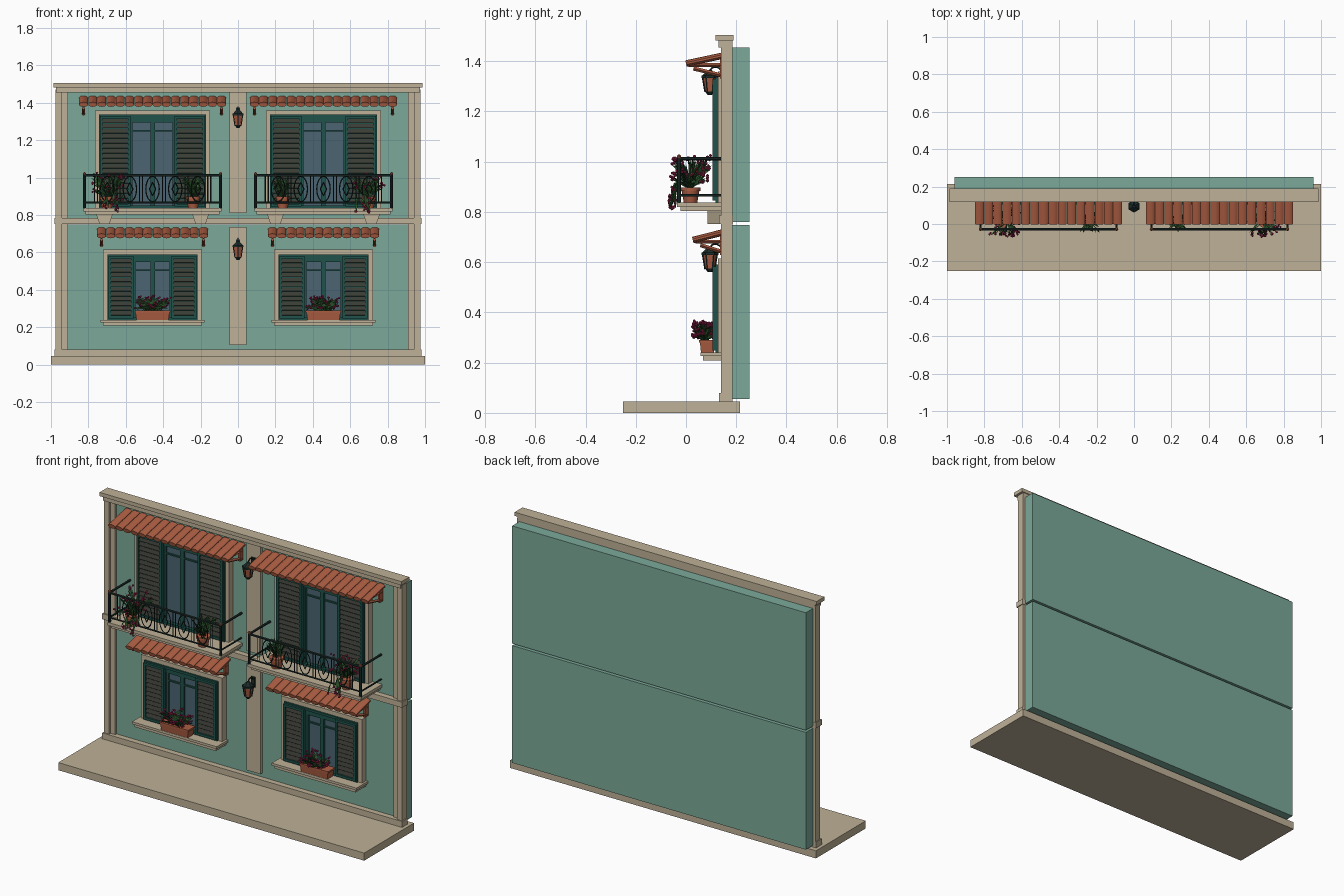
import bpy, bmesh, math, random
from mathutils import Matrix, Vector

if "Cube" in bpy.data.objects:
    bpy.data.objects.remove(bpy.data.objects["Cube"], do_unlink=True)
random.seed(4)


def material(name, rgb):
    m = bpy.data.materials.new(name)
    m.use_nodes = True
    m.diffuse_color = (*rgb, 1)
    m.node_tree.nodes["Principled BSDF"].inputs["Base Color"].default_value = (*rgb, 1)
    return m


STONE = material("beige stone", (.52, .44, .31))
WALL = material("teal plaster", (.20, .40, .32))
TILE = material("terracotta", (.41, .11, .055))
GREEN = material("dark green paint", (.014, .085, .07))
SLAT = material("dark slat", (.042, .045, .035))
GLASS = material("blue grey glass", (.07, .13, .165))
IRON = material("dark iron", (.012, .026, .023))
LEAF = material("leaf green", (.025, .09, .025))
PINK = material("pink petal", (.36, .018, .085))


# Building helpers
def box(bm, x0, x1, y0, y1, z0, z1, tilt=0):
    mat = (Matrix.Translation(((x0 + x1) / 2, (y0 + y1) / 2, (z0 + z1) / 2))
           @ Matrix.Rotation(tilt, 4, 'X')
           @ Matrix.Diagonal((abs(x1 - x0), y1 - y0, z1 - z0, 1)))
    return bmesh.ops.create_cube(bm, size=1, matrix=mat)["verts"]


def rod(bm, p, q, r, n=5, r2=None, flat=1):
    p, q = Vector(p), Vector(q)
    d = q - p
    rot = d.to_track_quat('Z', 'Y').to_matrix().to_4x4()
    if abs(d.x) < 1e-6:
        rot = Matrix.Rotation(math.atan2(-d.y, d.z), 4, 'X')
    mat = Matrix.Translation((p + q) / 2) @ rot @ Matrix.Diagonal((1, flat, 1, 1))
    bmesh.ops.create_cone(bm, cap_ends=True, segments=n, radius1=r,
                          radius2=r if r2 is None else r2, depth=d.length, matrix=mat)


def chain(bm, pts, r, n=4):
    for a, b in zip(pts, pts[1:]):
        rod(bm, a, b, r, n)


def ball(bm, p, r):
    bmesh.ops.create_icosphere(bm, subdivisions=1, radius=r, matrix=Matrix.Translation(p))


def finish(bm, name, mat, smooth=False):
    me = bpy.data.meshes.new(name)
    bm.to_mesh(me)
    bm.free()
    me.materials.append(mat)
    ob = bpy.data.objects.new(name, me)
    bpy.context.collection.objects.link(ob)
    if smooth:
        bpy.ops.object.select_all(action='DESELECT')
        ob.select_set(True)
        bpy.context.view_layer.objects.active = ob
        bpy.ops.object.shade_smooth_by_angle(angle=math.radians(50))


def boxes(name, mat, *dims):
    bm = bmesh.new()
    for d in dims:
        box(bm, *d)
    finish(bm, name, mat)


def surround(bm, cx, hw, z0, z1, t, y0, y1, bottom=True):
    box(bm, cx - hw, cx - hw + t, y0, y1, z0, z1)
    box(bm, cx + hw - t, cx + hw, y0, y1, z0, z1)
    box(bm, cx - hw + t, cx + hw - t, y0, y1, z1 - t, z1)
    if bottom:
        box(bm, cx - hw + t, cx + hw - t, y0, y1, z0, z0 + t)


# Walls, pavement and stone bands
boxes("pavement", STONE, (-1, 1, -.25, .215, 0, .045))
boxes("lower_wall", WALL, (-.96, .96, .165, .252, .055, .748))
boxes("upper_wall", WALL, (-.96, .96, .165, .252, .76, 1.455))
boxes("base_band", STONE, (-.98, .98, .132, .185, .045, .08))
boxes("floor_band", STONE, (-.98, .98, .132, .187, .752, .785))
boxes("cornice", STONE, (-.972, .972, .13, .185, 1.455, 1.487),
      (-.987, .987, .117, .19, 1.483, 1.505))
boxes("centre_pilaster", STONE, (-.045, .045, .145, .17, .105, .735),
      (-.045, .045, .145, .17, .81, 1.455))
for s, side in ((-1, "right"), (1, "left")):
    boxes(side + "_corner_post", STONE, (s * .94, s * .975, .14, .185, .06, 1.47),
          (s * .91, s * .94, .153, .184, .06, 1.47))


def window(name, cx, hw, z0, z1, gw, trim):
    # Stone surround
    bm = bmesh.new()
    surround(bm, cx, hw + trim, z0, z1 + trim, trim, .127, .17, False)
    finish(bm, name + "_surround", STONE)
    boxes(name + "_glass", GLASS, (cx - hw, cx + hw, .142, .17, z0, z1))
    # Sashes with centre stile and transom
    bm = bmesh.new()
    surround(bm, cx, hw, z0, z1, .014, .118, .16)
    for e in (-1, 1):
        c = cx + e * gw / 2
        surround(bm, c, gw / 2, z0, z1 - .03, .012, .13, .15)
        box(bm, c - gw / 2, c + gw / 2, .133, .15, z1 - .09, z1 - .082)
    box(bm, cx - hw, cx + hw, .125, .155, z1 - .035, z1 - .01)
    finish(bm, name + "_sashes", GREEN)
    # Louvred shutters
    green, dark = bmesh.new(), bmesh.new()
    half = (hw - gw - .004) / 2
    for e in (-1, 1):
        c = cx + e * (gw + half)
        surround(green, c, half, z0 + .008, z1 - .008, .014, .105, .127)
        box(green, c - half + .01, c + half - .01, .12, .127, z0 + .015, z1 - .015)
        count = round((z1 - z0 - .05) / .026)
        for i in range(count):
            z = z0 + .035 + (z1 - z0 - .07) * i / (count - 1)
            box(dark, c - half + .013, c + half - .013, .112, .117, z - .011, z + .011, -.35)
    finish(green, name + "_shutters", GREEN)
    finish(dark, name + "_shutter_slats", SLAT)


def awning(name, cx, hw, yf, zf, zr, count):
    # Half-round tiles on a sloping board
    bm = bmesh.new()
    step = 2 * hw / count
    for i in range(count):
        x = cx - hw + step * (i + .5)
        rod(bm, (x, yf, zf), (x, .16, zr), step * .5, 10, flat=.52)
    finish(bm, name + "_tiles", TILE, True)
    bm = bmesh.new()
    for e in (-1, 1):
        x = cx + e * (hw - .025)
        rod(bm, (x, yf + .01, zf - .006), (x, .16, zf - .006), .007, 4)
        rod(bm, (x, yf + .03, zf - .02), (x, .16, zf - .052), .008, 4)
        box(bm, x - .006, x + .006, .135, .165, zf - .06, zr)
    finish(bm, name + "_brackets", TILE)


def blade(bm, a, b, w):
    a, b = Vector(a), Vector(b)
    side = (b - a).cross(Vector((random.uniform(-1, 1), 1, .3))).normalized() * w
    mid = a.lerp(b, .6) + Vector((0, 0, .006))
    bm.faces.new([bm.verts.new(v) for v in (a, mid + side, b, mid - side)])


def plant(name, centre, spread, z_range, count, blooms, hang=0):
    c, u = Vector(centre), random.uniform
    leaf, petal = bmesh.new(), bmesh.new()
    for i in range(count + hang):
        tip = Vector((c.x + u(-1, 1) * spread[0], c.y + u(-1, 1) * spread[1], u(*z_range)))
        start = c + Vector((u(-.6, .6) * spread[2], u(-.012, .012), 0))
        if i >= count:
            tip = Vector((c.x + u(-.03, .07) * (-1 if c.x > 0 else 1), u(-.065, -.045), u(.815, .9)))
            start = Vector((tip.x, -.03, .92))
        blade(leaf, start, tip, .006)
        blade(leaf, start.lerp(tip, .5), tip + Vector((u(-.02, .02), u(-.01, .01), -.01)), .006)
        if i >= count or i < blooms:
            for k in range(2):
                ball(petal, tip + Vector((u(-.01, .01), u(-.008, .008), u(-.01, .004))), .0065)
    finish(leaf, name + "_leaves", LEAF)
    if blooms:
        finish(petal, name + "_flowers", PINK)
    else:
        petal.free()


def pot(name, x, y, z):
    bm = bmesh.new()
    rod(bm, (x, y, z), (x, y, z + .05), .027, 14, .036)
    rod(bm, (x, y, z + .046), (x, y, z + .06), .039, 14)
    finish(bm, name, TILE, True)


def balcony(name, cx, hw):
    # Stepped slab on tapered corbels
    boxes(name + "_slab", STONE, (cx - hw, cx + hw, -.035, .165, .82, .838),
          (cx - hw + .012, cx + hw - .012, -.022, .165, .803, .82))
    bm = bmesh.new()
    for e in (-1, 1):
        x = cx + e * .257
        for v in box(bm, x - .044, x + .044, .085, .165, .752, .804):
            if v.co.z < .77:
                v.co.x = x + (v.co.x - x) * .6
    finish(bm, name + "_corbels", STONE)
    # Iron railing with oval ornaments
    bm, tips = bmesh.new(), bmesh.new()
    y, w = -.028, hw - .006
    for z, r in ((1.012, .007), (.866, .005)):
        chain(bm, [(cx - w, .165, z), (cx - w, y, z), (cx + w, y, z), (cx + w, .165, z)], r, 6)
    for e in (-1, 1):
        rod(bm, (cx + e * w, y, .835), (cx + e * w, y, 1.018), .008, 8)
        ball(tips, (cx + e * w, y, 1.02), .01)
    step = 2 * w / 6
    for i in range(6):
        x = cx - w + step * (i + .5)
        for dx in (-.008, .008):
            rod(bm, (x + dx, y, .866), (x + dx, y, 1.01), .0028, 4)
        if i:
            x -= step / 2
            for rx, rz, n in ((.036, .068, 16), (.017, .036, 4)):
                chain(bm, [(x + rx * math.sin(k * math.tau / n), y,
                            .939 + rz * math.cos(k * math.tau / n)) for k in range(n + 1)], .0032)
    finish(bm, name + "_railing", IRON)
    finish(tips, name + "_railing_tips", TILE)


# The two mirrored bays
for s, side in ((-1, "right"), (1, "left")):
    cx = s * .457
    window(side + "_balcony_door", cx, .285, .838, 1.337, .118, .023)
    window(side + "_lower_window", cx, .24, .24, .59, .102, .025)
    boxes(side + "_window_sill", STONE, (cx - .277, cx + .277, .058, .165, .226, .24),
          (cx - .265, cx + .265, .067, .165, .208, .226))
    awning(side + "_upper_awning", cx, .394, 0, 1.391, 1.425, 16)
    awning(side + "_lower_awning", cx, .298, .027, .688, .722, 12)
    balcony(side + "_balcony", cx, .37)
    pot(side + "_outer_pot", s * .7, .018, .838)
    plant(side + "_outer_plant", (s * .69, .015, .895), (.085, .08, .03), (.92, 1.025), 34, 26, 9)
    pot(side + "_inner_pot", s * .24, .018, .838)
    plant(side + "_inner_plant", (s * .24, .015, .895), (.055, .06, .03), (.92, 1.02), 34, 0)
    # Flower box on the sill
    bm = bmesh.new()
    for v in box(bm, cx - .092, cx + .092, .055, .115, .24, .285):
        if v.co.z < .25:
            v.co.x = cx + (v.co.x - cx) * .93
            v.co.y = .085 + (v.co.y - .085) * .85
    box(bm, cx - .095, cx + .095, .052, .118, .28, .29)
    finish(bm, side + "_flower_box", TILE)
    plant(side + "_box_plant", (cx, .075, .285), (.09, .045, .1), (.305, .37), 46, 40)

# Hexagonal wall lanterns on curled arms
for z, level in ((.56, "lower"), (1.265, "upper")):
    y = .095
    bm = bmesh.new()
    rod(bm, (0, y, z + .014), (0, y, z + .07), .017, 6, .027)
    finish(bm, level + "_lantern_glass", TILE)
    bm = bmesh.new()
    rod(bm, (0, y, z), (0, y, z + .015), .008, 6, .02)
    rod(bm, (0, y, z + .068), (0, y, z + .078), .034, 6)
    rod(bm, (0, y, z + .078), (0, y, z + .1), .03, 6, .008)
    for k in range(6):
        a = k * math.tau / 6
        d = Vector((math.sin(a), math.cos(a), 0))
        rod(bm, Vector((0, y, z + .012)) + d * .019, Vector((0, y, z + .07)) + d * .029, .003, 4)
    arc = [(0, y + .022 - .022 * math.cos(t * math.pi / 6), z + .095 + .018 * math.sin(t * math.pi / 6))
           for t in range(6)]
    chain(bm, arc + [(0, .15, z + .085)], .004, 5)
    box(bm, -.012, .012, .139, .148, z + .05, z + .11)
    finish(bm, level + "_lantern_frame", IRON)
